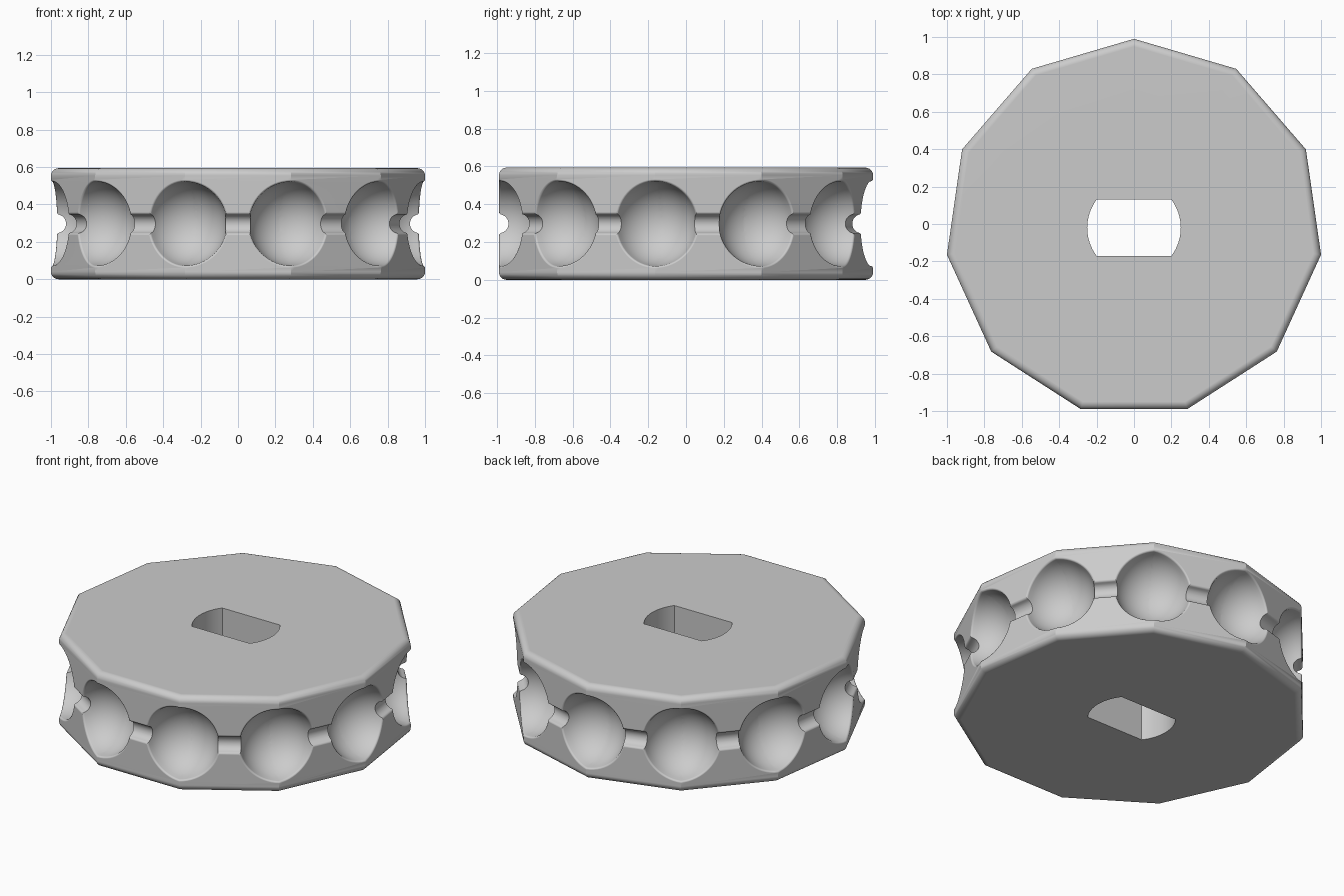
import bpy, bmesh
from math import pi, sin, cos, tan, asin, sqrt
from mathutils import Matrix, Vector

if "Cube" in bpy.data.objects:
    bpy.data.objects.remove(bpy.data.objects["Cube"])

SIDES = 11
HALF = pi / SIDES
RADIUS = 1.0103                  # corner radius of the wheel
APOTHEM = RADIUS * cos(HALF)
INNER = 0.5                      # where the rim meets the hub
HEIGHT = 0.594
MID = HEIGHT / 2
ROUND = 0.04                     # rounding of the outer edges
OFFSET = 0.99 - RADIUS


def make_object(name, bm):
    bmesh.ops.recalc_face_normals(bm, faces=bm.faces)
    mesh = bpy.data.meshes.new(name)
    bm.to_mesh(mesh)
    bm.free()
    obj = bpy.data.objects.new(name, mesh)
    bpy.context.collection.objects.link(obj)
    return obj


def loft(name, ring_a, ring_b):
    """Closed solid between two matching outlines."""
    bm = bmesh.new()
    a = [bm.verts.new(p) for p in ring_a]
    b = [bm.verts.new(p) for p in ring_b]
    bm.faces.new(a)
    bm.faces.new(b[::-1])
    for i in range(len(a)):
        j = (i + 1) % len(a)
        bm.faces.new((a[j], a[i], b[i], b[j]))
    return make_object(name, bm)


def pocket_profile(r, f, steps):
    """Quarter round of radius r with a lip fillet f, as (sideways, depth)."""
    phi = asin(f / (r + f))
    lip = sqrt((r + f) ** 2 - f ** 2)
    pts = []
    for i in range(steps + 1):
        a = pi / 2 + (phi - pi / 2) * i / steps
        pts.append((r * cos(a), r * sin(a)))
    for i in range(1, 5):
        a = pi + phi + (pi / 2 - phi) * 0.92 * i / 4
        pts.append((lip + f * cos(a), f + f * sin(a)))
    pts.append((pts[-1][0], -0.1))
    return pts


def ball_cutter(name, x):
    """Pocket profile turned about the normal of the flat side."""
    bm = bmesh.new()
    pts = pocket_profile(0.225, 0.012, 14) + [(0, -0.1)]
    verts = [bm.verts.new((x, -APOTHEM + d, MID + s)) for s, d in pts]
    edges = [bm.edges.new(pair) for pair in zip(verts, verts[1:])]
    bmesh.ops.spin(bm, geom=verts + edges, cent=(x, -APOTHEM, MID),
                   axis=(0, 1, 0), angle=2 * pi, steps=64)
    bmesh.ops.remove_doubles(bm, verts=bm.verts, dist=1e-5)
    return make_object(name, bm)


def carve(obj, cutters):
    """Subtract the cutters and return the resulting mesh."""
    for c in cutters:
        c.hide_render = True
        mod = obj.modifiers.new("cut", 'BOOLEAN')
        mod.operation = 'DIFFERENCE'
        mod.solver = 'EXACT'
        mod.object = c
    bpy.context.view_layer.update()
    graph = bpy.context.evaluated_depsgraph_get()
    mesh = bpy.data.meshes.new_from_object(obj.evaluated_get(graph))
    for o in cutters + [obj]:
        bpy.data.objects.remove(o)
    return mesh


# One rim segment: rounded section mitred at both ends
section = [(INNER * cos(HALF), 0)]
for base, z, start in ((APOTHEM - ROUND, ROUND, -pi / 2),
                       (APOTHEM - ROUND, HEIGHT - ROUND, 0)):
    for i in range(7):
        a = start + pi / 2 * i / 6
        section.append((base + ROUND * cos(a), z + ROUND * sin(a)))
section.append((INNER * cos(HALF), HEIGHT))
segment = loft("segment", [(-t * tan(HALF), -t, z) for t, z in section],
               [(t * tan(HALF), -t, z) for t, z in section])

# Ball pockets at the corners and the cord groove between them
corner_x = APOTHEM * tan(HALF)
quarter = pocket_profile(0.05, 0.015, 8)
outline = quarter + [(-s, d) for s, d in quarter[:0:-1]]
groove = loft("groove_cutter",
              [(-0.4, d - APOTHEM, MID + s) for s, d in outline],
              [(0.4, d - APOTHEM, MID + s) for s, d in outline])
segment_mesh = carve(segment, [ball_cutter("left_ball_cutter", corner_x),
                               ball_cutter("right_ball_cutter", -corner_x),
                               groove])

# Hub with a double-flat shaft hole
ring = [(INNER * sin(HALF * (2 * i + 1)), -INNER * cos(HALF * (2 * i + 1)))
        for i in range(SIDES)]
hub = loft("hub", [(x, y, 0) for x, y in ring],
           [(x, y, HEIGHT) for x, y in ring])
flat = asin(0.15 / 0.25)
hole = [(0.25 * cos(a), 0.25 * sin(a)) for side in (0, pi)
        for a in (side + flat * (i / 8 - 1) for i in range(17))]
shaft = loft("shaft_cutter", [(x, y, -0.2) for x, y in hole],
             [(x, y, HEIGHT + 0.2) for x, y in hole])
hub_mesh = carve(hub, [shaft])


# Strip the hidden joining walls
def strip(mesh, hidden):
    bm = bmesh.new()
    bm.from_mesh(mesh)
    bmesh.ops.delete(bm, geom=[f for f in bm.faces if hidden(f)],
                     context='FACES')
    bm.to_mesh(mesh)
    bm.free()


def joint_face(f):
    pts = [v.co for v in f.verts]
    return (all(abs(p.y + INNER * cos(HALF)) < 1e-4 for p in pts)
            or all(abs(p.x + p.y * tan(HALF)) < 1e-4 for p in pts)
            or all(abs(p.x - p.y * tan(HALF)) < 1e-4 for p in pts))


strip(segment_mesh, joint_face)
strip(hub_mesh, lambda f: abs(f.normal.z) < 0.5
      and f.calc_center_median().xy.length > 0.4)

# Assemble the wheel from the hub and repeated rim segments
bm = bmesh.new()
bm.from_mesh(hub_mesh)
for i in range(SIDES):
    copy = segment_mesh.copy()
    copy.transform(Matrix.Rotation(2 * HALF * i, 4, 'Z'))
    bm.from_mesh(copy)
    bpy.data.meshes.remove(copy)
bmesh.ops.remove_doubles(bm, verts=bm.verts, dist=2e-4)
bmesh.ops.translate(bm, verts=bm.verts, vec=Vector((0, OFFSET, 0)))
wheel = make_object("ball_chain_wheel", bm)
for mesh in (segment_mesh, hub_mesh):
    bpy.data.meshes.remove(mesh)

# Plain grey material
grey = bpy.data.materials.new("light_grey")
grey.use_nodes = True
colour = (0.6, 0.6, 0.6, 1)
grey.diffuse_color = colour
grey.node_tree.nodes["Principled BSDF"].inputs["Base Color"].default_value = colour
wheel.data.materials.clear()
wheel.data.materials.append(grey)
for p in wheel.data.polygons:
    p.material_index = 0

# Smooth pockets, crisp corners
bpy.ops.object.select_all(action='DESELECT')
wheel.select_set(True)
bpy.context.view_layer.objects.active = wheel
bpy.ops.object.shade_smooth_by_angle(angle=pi / 6)
weighted = wheel.modifiers.new("weighted_normals", 'WEIGHTED_NORMAL')
weighted.keep_sharp = True
